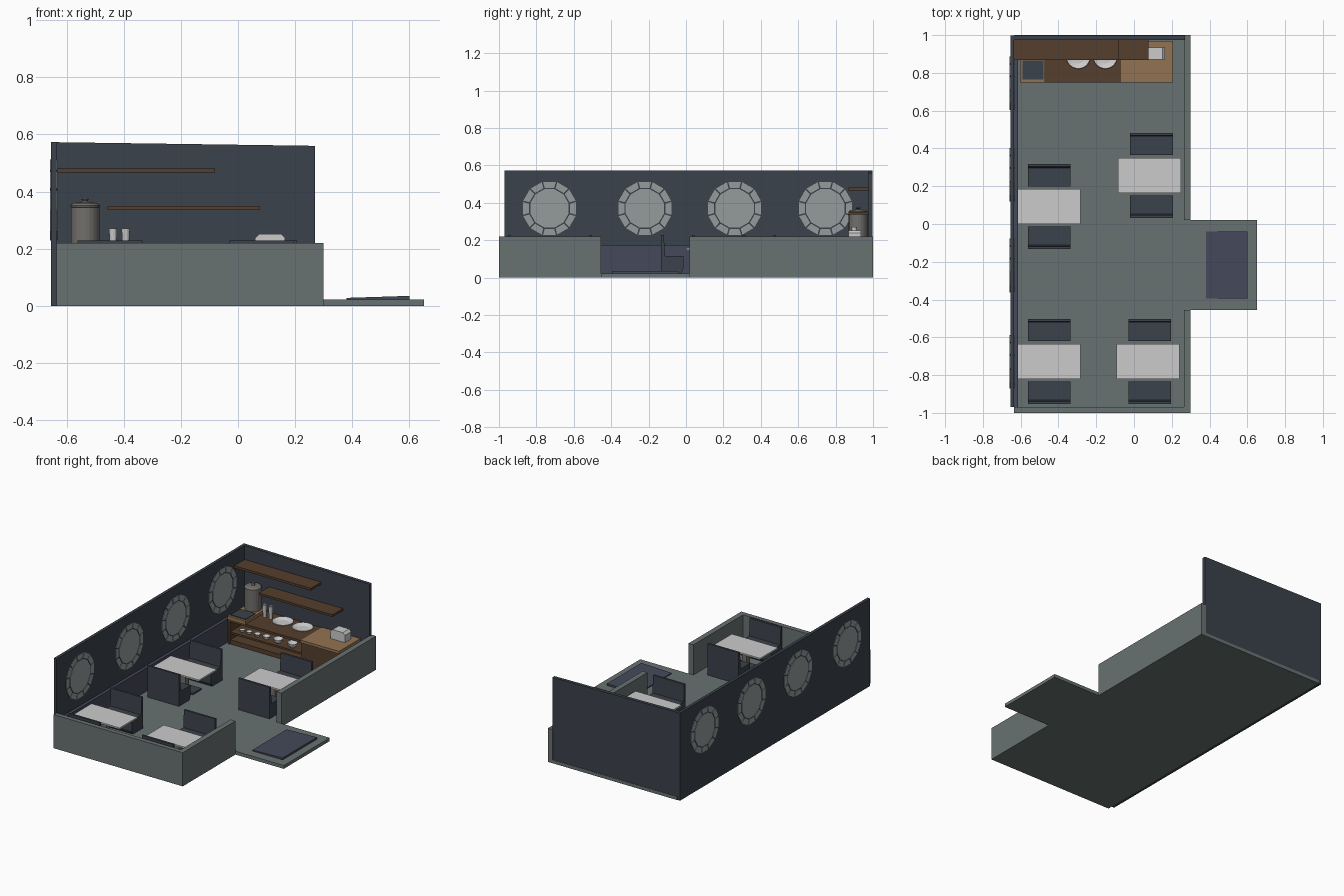
import bpy, bmesh
from math import sin, cos, pi
from mathutils import Vector

if "Cube" in bpy.data.objects:
    bpy.data.objects.remove(bpy.data.objects["Cube"])


def mat(name, r, g, b):
    m = bpy.data.materials.new(name)
    m.diffuse_color = (r, g, b, 1)
    m.use_nodes = True
    m.node_tree.nodes["Principled BSDF"].inputs["Base Color"].default_value = m.diffuse_color
    return m


STONE = mat("stone", .14, .17, .165)
SLATE = mat("slate", .044, .054, .07)
BLUE = mat("blue_panel", .058, .065, .10)
GLASS = mat("glass", .30, .335, .335)
WHITE = mat("white", .55, .57, .57)
WOOD = mat("dark_wood", .09, .05, .026)
OAK = mat("light_wood", .29, .17, .085)
STEEL = mat("steel", .17, .16, .15)


def finish(name, bm, m):
    bmesh.ops.recalc_face_normals(bm, faces=bm.faces)
    me = bpy.data.meshes.new(name)
    bm.to_mesh(me)
    bm.free()
    ob = bpy.data.objects.new(name, me)
    bpy.context.collection.objects.link(ob)
    me.materials.append(m)
    return ob


def add_prism(bm, pts, vec):
    a = [bm.verts.new(p) for p in pts]
    b = [bm.verts.new(Vector(p) + Vector(vec)) for p in pts]
    bm.faces.new(a)
    bm.faces.new(b[::-1])
    n = len(pts)
    for i in range(n):
        bm.faces.new((a[i], a[(i + 1) % n], b[(i + 1) % n], b[i]))


def prism(name, pts, vec, m):
    bm = bmesh.new()
    add_prism(bm, pts, vec)
    return finish(name, bm, m)


def box(name, x0, x1, y0, y1, z0, z1, m):
    return prism(name, [(x0, y0, z0), (x1, y0, z0), (x1, y1, z0), (x0, y1, z0)],
                 (0, 0, z1 - z0), m)


def lathe(name, x, y, profile, m, n=20):
    bm = bmesh.new()
    rings = [[bm.verts.new((x + r * cos(2 * pi * i / n), y + r * sin(2 * pi * i / n), z))
              for i in range(n)] for r, z in profile]
    for a, b in zip(rings, rings[1:]):
        for i in range(n):
            bm.faces.new((a[i], a[(i + 1) % n], b[(i + 1) % n], b[i]))
    bm.faces.new(rings[0])
    bm.faces.new(rings[-1])
    return finish(name, bm, m)


# floor with entrance porch, as one outline
outline = [(-.635, -1), (.30, -1), (.30, -.455), (.65, -.455), (.65, .02), (.30, .02),
           (.30, 1), (-.635, 1)]
prism("floor", [(x, y, 0) for x, y in outline], (0, 0, .022), STONE)
prism("door_mat", [(.38, -.395, .022), (.60, -.395, .022), (.60, -.395, .035),
                   (.38, -.395, .028)], (0, .355, 0), BLUE)

# low cutaway wall, two L or straight runs either side of the entrance
prism("low_wall_front", [(-.635, -1, .02), (.30, -1, .02), (.30, -.455, .02),
                         (.265, -.455, .02), (.265, -.97, .02), (-.635, -.97, .02)],
      (0, 0, .20), STONE)
box("low_wall_right", .265, .30, .02, 1, .02, .22, STONE)

# tall walls and lower panelling
box("left_wall", -.655, -.635, -.97, .99, 0, .573, SLATE)
prism("back_wall", [(-.655, .975, 0), (.27, .975, 0), (.27, .975, .56), (-.655, .975, .573)],
      (0, .022, 0), SLATE)
box("wall_panelling", -.636, -.615, -.97, .975, .02, .175, BLUE)


# round windows: centre pane and a ring of twelve panes, seen from both sides
def window(y, z=.37):
    bm = bmesh.new()
    x0, w = -.658, (.026, 0, 0)

    def p(r, a):
        return (x0, y + r * cos(a), z + r * sin(a))
    step = pi / 6
    add_prism(bm, [p(.106, (i + .5) * step) for i in range(12)], w)
    for i in range(12):
        a0, a1 = (i + .5) * step, (i + 1.5) * step
        add_prism(bm, [p(.112, a0 + .035), p(.146, a0 + .025),
                       p(.146, a1 - .025), p(.112, a1 - .035)], w)
    finish("round_window", bm, GLASS)


for y in (-.73, -.22, .26, .745):
    window(y)


# dining tables on a pedestal
def table(x, y):
    box("table_top", x - .167, x + .167, y - .0925, y + .0925, .148, .158, WHITE)
    box("table_post", x - .018, x + .018, y - .018, y + .018, .02, .149, STEEL)
    box("table_foot", x - .09, x + .09, y - .045, y + .045, .02, .032, SLATE)


# bench seat: L-shaped side profile, d = side the back is on
def seat(x, y, d):
    side = [(.06, .02), (.06, .228), (.046, .228), (.04, .115), (-.058, .115), (-.058, .045),
            (-.045, .02)]
    prism("seat", [(x - .113, y + d * u, z) for u, z in side], (.226, 0, 0), SLATE)


for tx, ty, sx in ((-.45, .0925, -.448), (.083, .2575, .093),
                   (-.45, -.7275, -.448), (.075, -.7275, .083)):
    table(tx, ty)
    seat(sx, ty + .165, 1)
    seat(sx, ty - .165, -1)

# serving counter with open shelving
box("counter_top", -.60, -.07, .75, .97, .172, .187, WOOD)
box("counter_shelf", -.60, -.07, .76, .97, .09, .102, WOOD)
box("counter_plinth", -.60, -.07, .76, .97, .02, .05, WOOD)
box("counter_back", -.60, -.07, .955, .97, .02, .175, WOOD)
box("counter_side", -.60, -.588, .755, .97, .02, .175, WOOD)
box("counter_cabinet", -.07, .20, .757, .97, .02, .172, WOOD)
box("cabinet_top", -.07, .207, .75, .97, .172, .19, OAK)
box("stove_block", -.60, -.47, .75, .97, .186, .207, OAK)
box("stove_plate", -.59, -.48, .765, .865, .206, .212, SLATE)

# wall shelves
box("upper_shelf", -.635, -.08, .868, .976, .466, .481, WOOD)
box("lower_shelf", -.457, .077, .868, .976, .336, .350, WOOD)

# drinks urn with lid and knob
lathe("urn", -.535, .92, [(.048, .205), (.05, .21), (.05, .345), (.052, .346), (.052, .352),
                          (.042, .36), (.012, .363), (.008, .368), (.013, .372),
                          (.010, .377)], STEEL)
# stacked tumblers
for x in (-.437, -.393):
    lathe("tumbler_stack", x, .90, [(.010, .187), (.012, .225), (.0145, .27), (.011, .27),
                                    (.010, .262)], WHITE, 12)
# plates on the counter
for x in (-.295, -.152):
    lathe("plate", x, .886, [(.035, .187), (.065, .202), (.063, .204), (.036, .193)], WHITE, 24)
# bowls on the open shelf
for x, r in ((-.53, .018), (-.48, .02), (-.42, .022), (-.355, .025), (-.27, .032), (-.165, .034)):
    lathe("bowl", x, .80, [(r * .5, .102), (r * .85, .102 + r * .4), (r, .102 + r * .85),
                           (r * .92, .102 + r * .85), (r * .45, .108)], WHITE, 14)
# tissue box with chamfered top
prism("countertop_box", [(.06, .87, .19), (.165, .87, .19), (.165, .87, .238), (.15, .87, .252),
                         (.075, .87, .252), (.06, .87, .238)], (0, .065, 0), WHITE)
